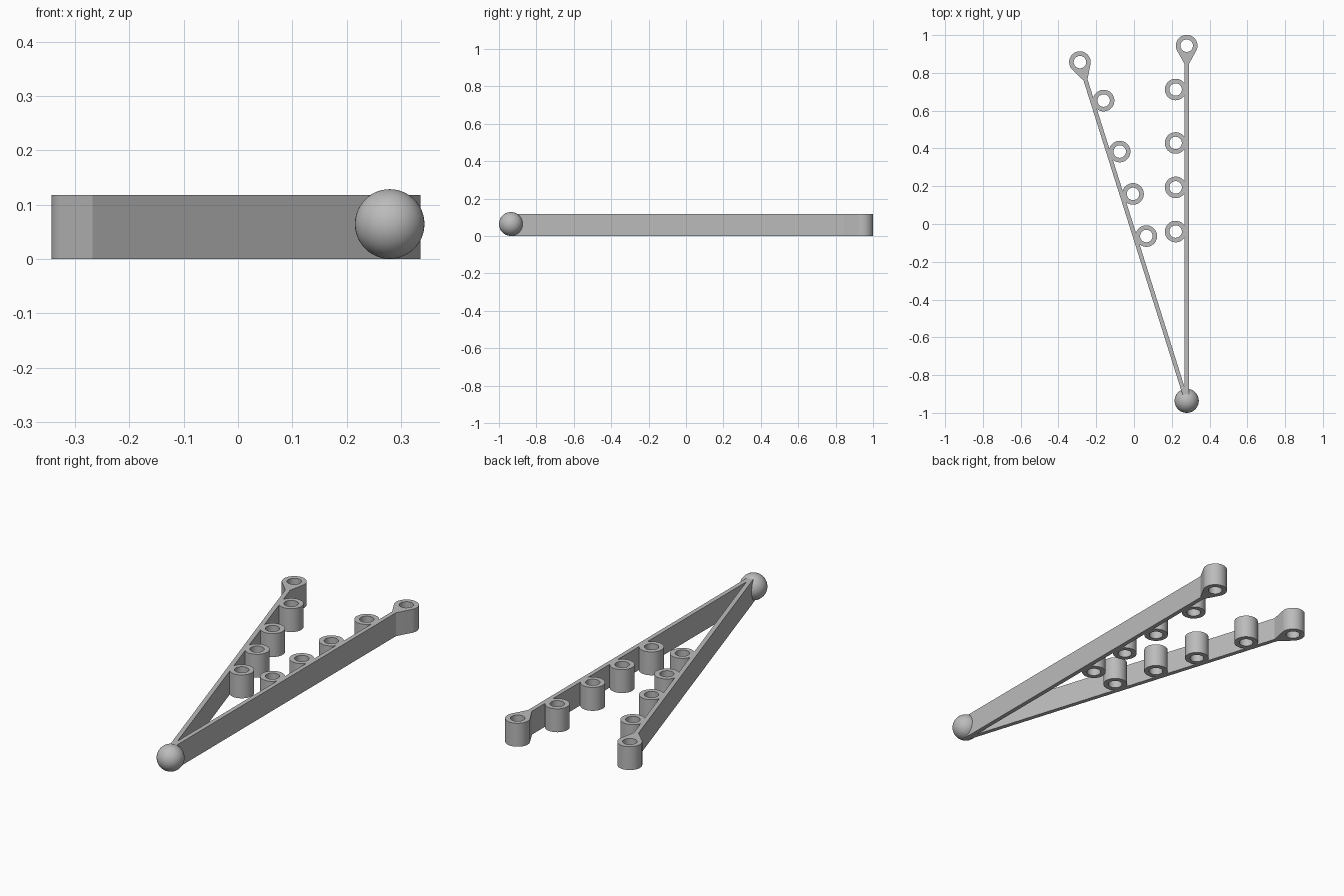
import bpy
from math import sin, cos, acos, atan2, hypot, radians, pi
from mathutils import Matrix

old = bpy.data.objects.get("Cube")
if old:
    bpy.data.objects.remove(old, do_unlink=True)

HEIGHT = 0.118       # height of arms and bosses
HALF = 0.011         # half thickness of an arm
LENGTH = 1.88        # pivot to eyelet centre
NECK = 0.0985        # eyelet centre to start of its taper
OUTER, HOLE = 0.057, 0.033
PIVOT = (0.279, -0.936)
BOSSES = (0.896, 1.13, 1.365, 1.648)

grey = bpy.data.materials.new("plain grey")
grey.use_nodes = True
grey.diffuse_color = (0.5, 0.5, 0.5, 1)
grey.node_tree.nodes["Principled BSDF"].inputs["Base Color"].default_value = (0.5, 0.5, 0.5, 1)


def arc(x, y, r, start=0.0, end=2 * pi, steps=48):
    return [(x + r * cos(start + (end - start) * i / steps),
             y + r * sin(start + (end - start) * i / steps)) for i in range(steps + 1)]


def circle(x, y, r):
    return arc(x, y, r)[:-1]


def smooth(obj):
    bpy.ops.object.select_all(action='DESELECT')
    obj.select_set(True)
    bpy.context.view_layer.objects.active = obj
    bpy.ops.object.shade_smooth_by_angle(angle=radians(25))


def plate(name, outlines, matrix):
    """Extrude flat outlines, with later ones cut as holes, to the arm height."""
    curve = bpy.data.curves.new(name, 'CURVE')
    curve.dimensions = '2D'
    curve.fill_mode = 'BOTH'
    curve.extrude = HEIGHT / 2
    for outline in outlines:
        spline = curve.splines.new('POLY')
        spline.points.add(len(outline) - 1)
        for point, (x, y) in zip(spline.points, outline):
            point.co = (x, y, 0, 1)
        spline.use_cyclic_u = True
    obj = bpy.data.objects.new(name, curve)
    bpy.context.collection.objects.link(obj)
    obj.matrix_world = matrix
    bpy.ops.object.select_all(action='DESELECT')
    obj.select_set(True)
    bpy.context.view_layer.objects.active = obj
    bpy.ops.object.convert(target='MESH')
    obj = bpy.context.view_layer.objects.active
    obj.data.materials.clear()
    obj.data.materials.append(grey)
    # weld the caps to the walls
    weld = obj.modifiers.new("weld", 'WELD')
    weld.merge_threshold = 0.0001
    bpy.ops.object.modifier_apply(modifier=weld.name)
    smooth(obj)
    return obj


# Two arms hinged at the ball, each with an eyelet and bosses on its inner side
tangent = atan2(-NECK, HALF) + acos(OUTER / hypot(HALF, NECK))
for side, angle, inward in (("left", 0, -1), ("right", radians(17.5), 1)):
    frame = Matrix.Translation((*PIVOT, HEIGHT / 2)) @ Matrix.Rotation(angle, 4, 'Z')
    outline = [(-HALF, 0), (HALF, 0), (HALF, LENGTH - NECK)]
    outline += arc(0, LENGTH, OUTER, tangent, pi - tangent)
    outline += [(-HALF, LENGTH - NECK)]
    plate(side + "_arm", [outline, circle(0, LENGTH, HOLE)], frame)
    for number, along in enumerate(BOSSES, 1):
        x = inward * 0.0585
        plate(f"{side}_boss_{number}", [circle(x, along, OUTER), circle(x, along, HOLE)], frame)

# Ball at the joint
bpy.ops.mesh.primitive_uv_sphere_add(segments=48, ring_count=24, radius=0.064,
                                     location=(*PIVOT, 0.0645))
ball = bpy.context.object
ball.name = "pivot_ball"
ball.data.materials.append(grey)
smooth(ball)
